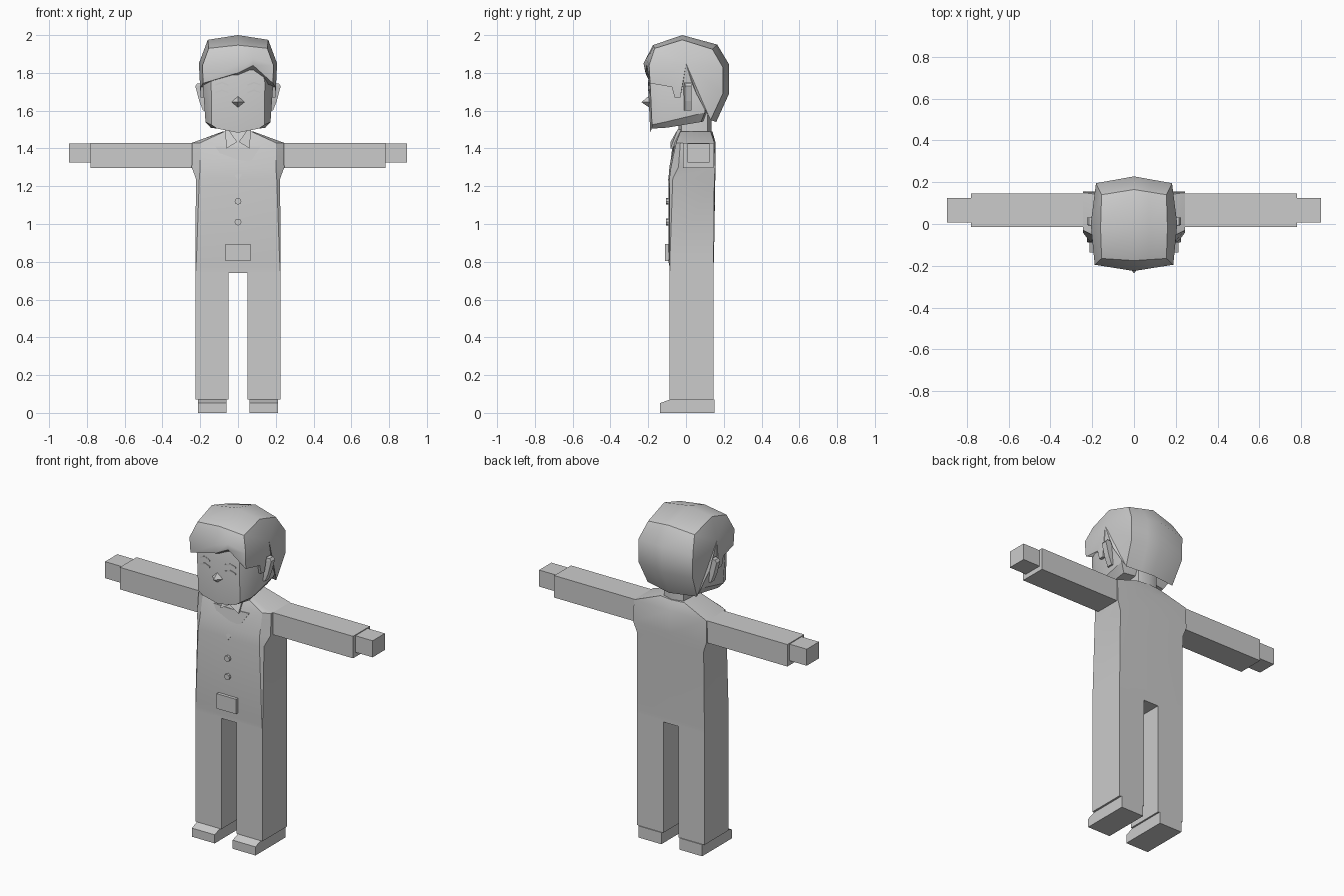
import bpy, bmesh, math
from mathutils import Vector

if "Cube" in bpy.data.objects:
    bpy.data.objects.remove(bpy.data.objects["Cube"])

grey = bpy.data.materials.new("plain_grey")
grey.diffuse_color = (0.6, 0.6, 0.6, 1)
grey.use_nodes = True
grey.node_tree.nodes["Principled BSDF"].inputs["Base Color"].default_value = grey.diffuse_color


def make(name, verts, faces, smooth=None):
    me = bpy.data.meshes.new(name)
    me.from_pydata([Vector(v) for v in verts], [], faces)
    bm = bmesh.new()
    bm.from_mesh(me)
    bmesh.ops.recalc_face_normals(bm, faces=bm.faces[:])
    bm.to_mesh(me)
    bm.free()
    me.materials.append(grey)
    ob = bpy.data.objects.new(name, me)
    bpy.context.collection.objects.link(ob)
    if smooth:
        bpy.ops.object.select_all(action='DESELECT')
        ob.select_set(True)
        bpy.context.view_layer.objects.active = ob
        bpy.ops.object.shade_smooth_by_angle(angle=math.radians(smooth))
    return ob


def loft(name, rings, smooth=None):
    """Closed skin through rings of equal point count."""
    n = len(rings[0])
    verts = [p for r in rings for p in r]
    faces = [tuple(range(n)), tuple(range((len(rings) - 1) * n, len(rings) * n))]
    for k in range(len(rings) - 1):
        for i in range(n):
            j = (i + 1) % n
            faces.append((k * n + i, k * n + j, (k + 1) * n + j, (k + 1) * n + i))
    return make(name, verts, faces, smooth)


def sym(half):
    """Mirror a half ring whose first and last points lie on x = 0."""
    return half + [(-x, y, z) for x, y, z in half[-2:0:-1]]


def box(name, x0, x1, y0, y1, z0, z1):
    return loft(name, [[(x0, y0, z), (x1, y0, z), (x1, y1, z), (x0, y1, z)] for z in (z0, z1)])


def prism(name, pts, depth):
    """Thin plate: front outline pushed back in y."""
    return loft(name, [pts, [(x, y + depth, z) for x, y, z in pts]])


# Torso with chamfered shoulders: z, centre y, corner (x, y), side (x, y front, y back), back y
torso = [
    (0.74, -.087, .223, -.087, .225, -.085, .145, .145),
    (0.77, -.087, .223, -.087, .225, -.085, .145, .145),
    (0.81, -.094, .220, -.088, .225, -.085, .146, .148),
    (1.24, -.092, .205, -.088, .223, -.070, .150, .155),
    (1.30, -.088, .200, -.080, .245, -.040, .155, .157),
    (1.43, -.065, .200, -.052, .243, -.030, .150, .157),
    (1.49, -.040, .070, -.030, .080, .000, .130, .140),
]
loft("torso", [sym([(0, yc, z), (xc, yf, z), (xs, sf, z), (xs, sb, z), (0, yb, z)])
               for z, yc, xc, yf, xs, sf, sb, yb in torso], 30)

# Neck
loft("neck", [sym([(0, -.04, z), (.055, -.025, z), (.07, .02, z), (.065, .115, z), (0, .135, z)])
              for z in (1.46, 1.60)], 40)

# Limbs, both sides
for s, side in ((-1, "left"), (1, "right")):
    box(side + "_leg", s * .05, s * .225, -.087, .145, .07, .75)
    loft(side + "_shoe", [[(x, -.137, 0), (x, -.137, .052), (x, -.087, .07), (x, .15, .07), (x, .15, 0)]
                          for x in (s * .06, s * .213)])
    box(side + "_arm", s * .2, s * .78, -.015, .145, 1.297, 1.43)
    box(side + "_hand", s * .77, s * .895, .008, .125, 1.325, 1.425)
    # Ear: tapered wedge leaning outward
    loft(side + "_ear", [[(s * a, -.015, z), (s * b, -.005, z), (s * b, .03, z), (s * a, .03, z)]
                         for z, a, b in ((1.60, .16, .185), (1.65, .16, .205), (1.73, .17, .226), (1.745, .17, .215))])
    # Collar wing
    prism(side + "_collar", [(s * .005, -.082, 1.435), (s * .06, -.082, 1.40),
                             (s * .07, -.045, 1.50), (s * .05, -.045, 1.50)], .02)
    # Closed eyelid and brow
    for part, z in (("eyelid", 1.70), ("brow", 1.74)):
        prism(side + "_" + part, [(s * .05, -.199, z), (s * .085, -.197, z + .012), (s * .12, -.194, z),
                                  (s * .12, -.194, z - .008), (s * .085, -.197, z + .004),
                                  (s * .05, -.199, z - .008)], .008)

# Shirt front in the neckline
prism("shirt_front", [(0, -.095, 1.23), (.12, -.065, 1.41), (0, -.072, 1.41), (-.12, -.065, 1.41)], .008)

# Buttons and buckle
for i, z in enumerate((1.12, 1.01)):
    ring = [(.018 * math.cos(a * math.pi / 4), 0, z + .018 * math.sin(a * math.pi / 4)) for a in range(8)]
    loft("button_%d" % (i + 1), [[(x, y, zz) for x, _, zz in ring] for y in (-.085, -.107)])
box("buckle", -.065, .065, -.112, -.08, .805, .895)

# Head
loft("head", [
    sym([(0, -.188, 1.483), (.11, -.182, 1.505), (.145, -.10, 1.51), (.14, .08, 1.54), (0, .10, 1.545)]),
    sym([(0, -.190, 1.50), (.14, -.180, 1.525), (.172, -.11, 1.54), (.172, .10, 1.59), (0, .12, 1.60)]),
    sym([(0, -.202, 1.75), (.142, -.190, 1.75), (.187, -.11, 1.75), (.185, .10, 1.75), (0, .13, 1.75)]),
    sym([(0, -.180, 1.88), (.12, -.160, 1.88), (.15, -.10, 1.88), (.15, .10, 1.88), (0, .12, 1.88)]),
], 30)

# Nose
make("nose", [(0, -.195, 1.68), (.037, -.19, 1.645), (0, -.185, 1.61), (-.037, -.19, 1.645), (0, -.236, 1.645)],
     [(0, 1, 4), (1, 2, 4), (2, 3, 4), (3, 0, 4), (0, 3, 2, 1)])

# Hair: middle outline and side outline, from fringe over the crown to nape and sideburn
mid = [(-.215, 1.80), (-.225, 1.85), (-.175, 1.947), (-.02, 2.0), (.165, 1.95), (.228, 1.845), (.228, 1.69),
       (.16, 1.54)]
edge = [(.185, -.19, 1.745), (.188, -.195, 1.84), (.155, -.165, 1.93), (.16, -.02, 1.975), (.155, .14, 1.925),
        (.182, .195, 1.83), (.18, .195, 1.69), (.165, .13, 1.55)]
low = [(.055, 1.69), (.03, 1.75), (-.015, 1.75), (-.03, 1.67), (-.06, 1.67), (-.075, 1.725)]
mid += low
edge += [(.198, y, z) for y, z in low]
centre = [(0, y, z) for y, z in mid]
parting = [tuple(Vector(c).lerp(Vector(e), .45)) for c, e in zip(centre, edge)]
parting[0] = (.08, -.208, 1.84)
parting[1] = (.08, -.212, 1.875)
stations = [[(-x, y, z) for x, y, z in edge], centre, parting, edge]
n = len(mid)
verts = [p for st in stations for p in st] + [(-.207, 0, 1.85), (.207, 0, 1.85)]
faces = []
for i in range(n):
    j = (i + 1) % n
    for k in range(3):
        faces.append((k * n + i, k * n + j, (k + 1) * n + j, (k + 1) * n + i))
    faces.append((i, j, 4 * n))
    faces.append((3 * n + i, 3 * n + j, 4 * n + 1))
make("hair", verts, faces, 35)
